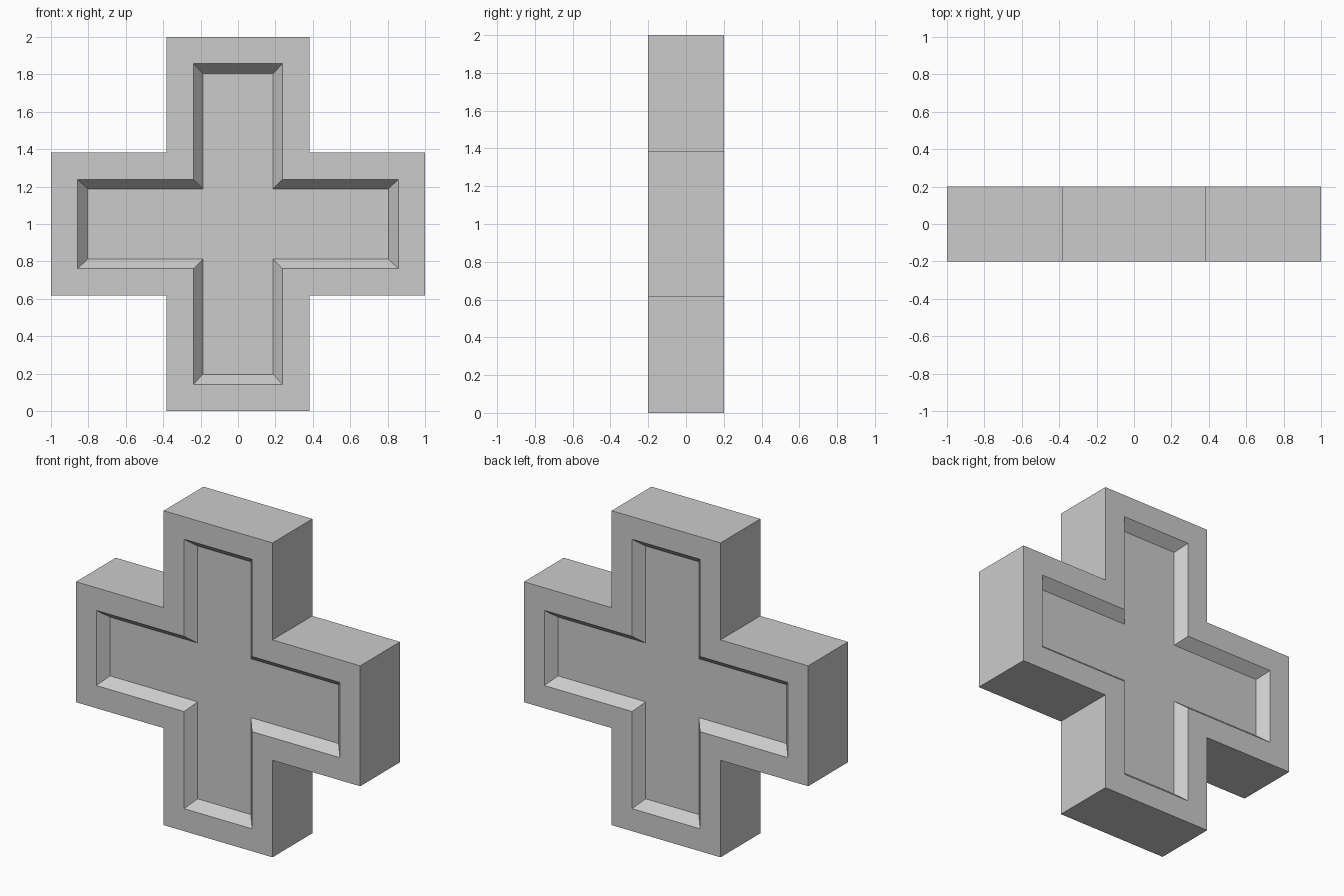
import bpy
import bmesh

if "Cube" in bpy.data.objects:
    bpy.data.objects.remove(bpy.data.objects["Cube"])


def cross_ring(bm, half_width, half_length, y):
    """Closed loop of 12 verts in the shape of a plus sign, centred at z = 1."""
    w, l = half_width, half_length
    arm = [(w, w), (l, -w), (l, w)]
    pts = []
    x_z = [(l, -w), (l, w), (w, w)]
    for _ in range(4):
        pts += x_z
        x_z = [(-z, x) for x, z in x_z]      # quarter turn for the next arm
    return [bm.verts.new((x, y, 1 + z)) for x, z in pts]


# Rings from the front recess floor, over the rim and side walls, to the back floor
front = [(0.187, 0.804, -0.138), (0.239, 0.857, -0.2), (0.383, 1.0, -0.2)]
back = [(w, l, -y) for w, l, y in reversed(front)]

bm = bmesh.new()
rings = [cross_ring(bm, *r) for r in front + back]
for a, b in zip(rings, rings[1:]):
    for i in range(12):
        j = (i + 1) % 12
        bm.faces.new((a[i], a[j], b[j], b[i]))

# Recess floors
bm.faces.new(rings[0])
bm.faces.new(rings[-1])
bmesh.ops.recalc_face_normals(bm, faces=bm.faces)

mesh = bpy.data.meshes.new("recessed_cross")
bm.to_mesh(mesh)
bm.free()
cross = bpy.data.objects.new("recessed_cross", mesh)
bpy.context.collection.objects.link(cross)
